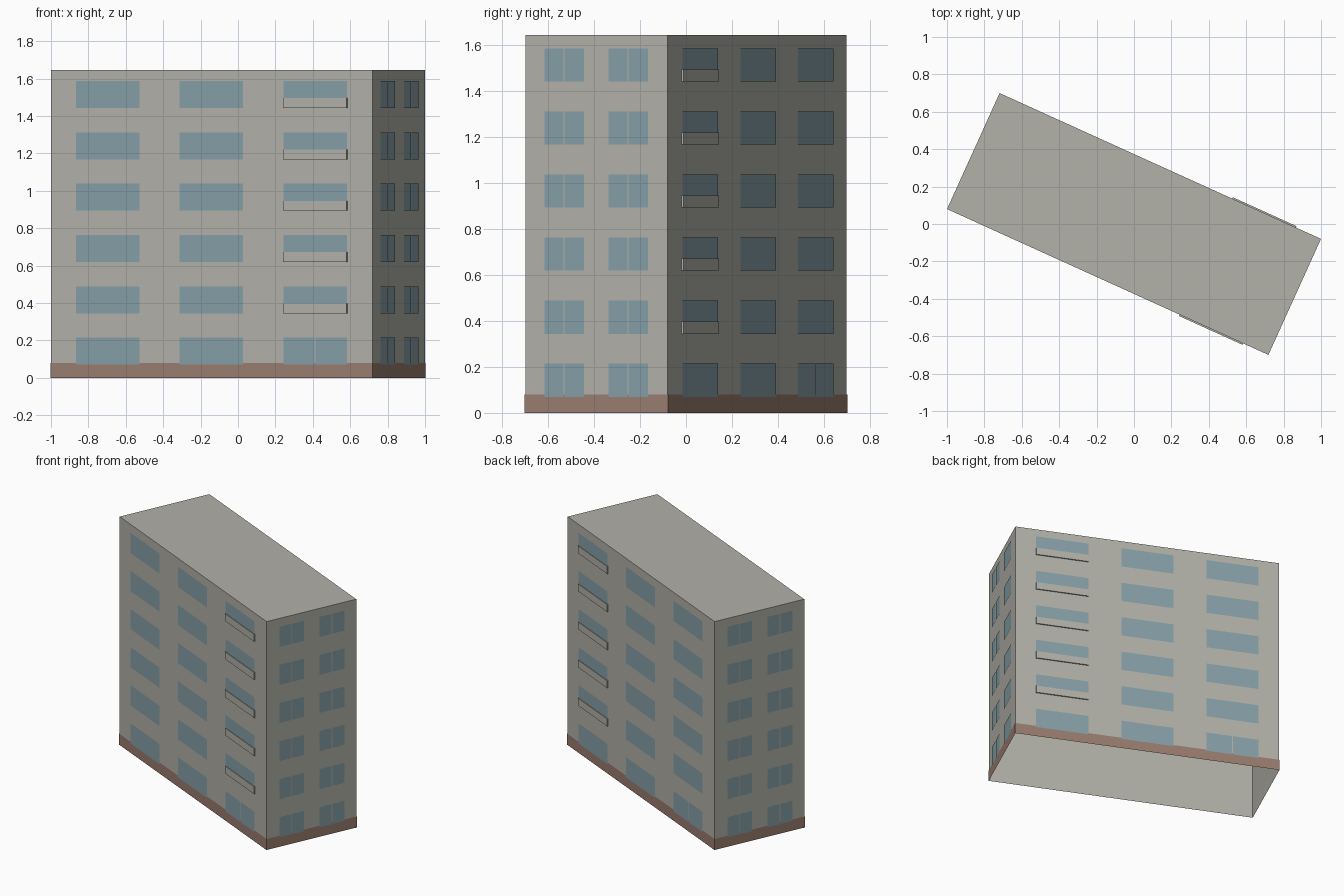
import bpy, bmesh, math
from mathutils import Matrix, Vector

cube = bpy.data.objects.get("Cube")
if cube:
    bpy.data.objects.remove(cube)

LENGTH, WIDTH, HEIGHT = 1.887, 0.681, 1.645
PLINTH = 0.08
FLOORS, STOREY, SILL, WINDOW_H = 6, 0.2745, 0.07, 0.145
TURN = Matrix.Rotation(math.radians(-24.4), 4, 'Z')


def material(name, rgb):
    m = bpy.data.materials.new(name)
    m.use_nodes = True
    m.diffuse_color = (*rgb, 1)
    m.node_tree.nodes["Principled BSDF"].inputs["Base Color"].default_value = (*rgb, 1)
    return m


WALL = material("warm grey wall", (0.445, 0.44, 0.397))
GLASS = material("blue grey glass", (0.238, 0.352, 0.386))
BROWN = material("brown plinth", (0.323, 0.205, 0.159))

# Each facade: direction along the wall, outward normal, distance from centre
X, Y, Z = Vector((1, 0, 0)), Vector((0, 1, 0)), Vector((0, 0, 1))
FACADES = {
    "front": (X, -Y, WIDTH / 2),
    "back": (-X, Y, WIDTH / 2),
    "left": (Y, X, LENGTH / 2),
    "right": (-Y, -X, LENGTH / 2),
}


def finish(name, bm, mat):
    bm.transform(TURN)
    mesh = bpy.data.meshes.new(name)
    bm.to_mesh(mesh)
    bm.free()
    mesh.materials.append(mat)
    obj = bpy.data.objects.new(name, mesh)
    bpy.context.collection.objects.link(obj)


def panel(bm, side, u0, u1, z0, z1, lift, depth=0):
    """Flat panel on a facade; depth adds side faces back to the wall."""
    along, out, dist = FACADES[side]
    corners = [(u0, z0), (u1, z0), (u1, z1), (u0, z1)]
    face = [bm.verts.new(along * u + Z * z + out * (dist + lift)) for u, z in corners]
    bm.faces.new(face)
    if depth:
        rear = [bm.verts.new(v.co - out * depth) for v in face]
        for i in range(4):
            j = (i + 1) % 4
            bm.faces.new((face[j], face[i], rear[i], rear[j]))


def shell(name, height, lift, mat, roof):
    """Hollow rectangular shell, open below."""
    bm = bmesh.new()
    bmesh.ops.create_cube(bm, size=1)
    bmesh.ops.scale(bm, vec=(LENGTH + 2 * lift, WIDTH + 2 * lift, height), verts=bm.verts)
    bmesh.ops.translate(bm, vec=(0, 0, height / 2), verts=bm.verts)
    bm.normal_update()
    unwanted = [f for f in bm.faces if f.normal.z < -0.5 or (not roof and f.normal.z > 0.5)]
    bmesh.ops.delete(bm, geom=unwanted, context='FACES')
    finish(name, bm, mat)


shell("walls_and_roof", HEIGHT, 0, WALL, True)
shell("plinth", PLINTH, 0.002, BROWN, False)


# Windows: wide ones on the long facades, paired panes on the short ones
def window(bm, side, centre, half, z, split):
    gap = 0.003
    panes = [(-half, -gap), (gap, half)] if split else [(-half, half)]
    for a, b in panes:
        panel(bm, side, centre + a, centre + b, z, z + WINDOW_H, 0.004)


SPACING, HALF = 0.609, 0.187
for side in FACADES:
    long_side = side in ("front", "back")
    centres = (-SPACING, 0, SPACING) if long_side else (-0.153, 0.153)
    bm = bmesh.new()
    for floor in range(FLOORS):
        for c in centres:
            entrance = long_side and floor == 0 and c > 0
            window(bm, side, c, HALF if long_side else 0.094,
                   SILL + floor * STOREY, entrance or not long_side)
    finish(side + "_windows", bm, GLASS)

# Balcony parapets in front of the lower window part, above the ground floor
for side, centre in (("front", SPACING), ("back", -SPACING)):
    bm = bmesh.new()
    for floor in range(1, FLOORS):
        z = SILL + floor * STOREY
        panel(bm, side, centre - HALF, centre + HALF, z, z + 0.053, 0.008, 0.008)
    finish(side + "_balcony_parapets", bm, WALL)
